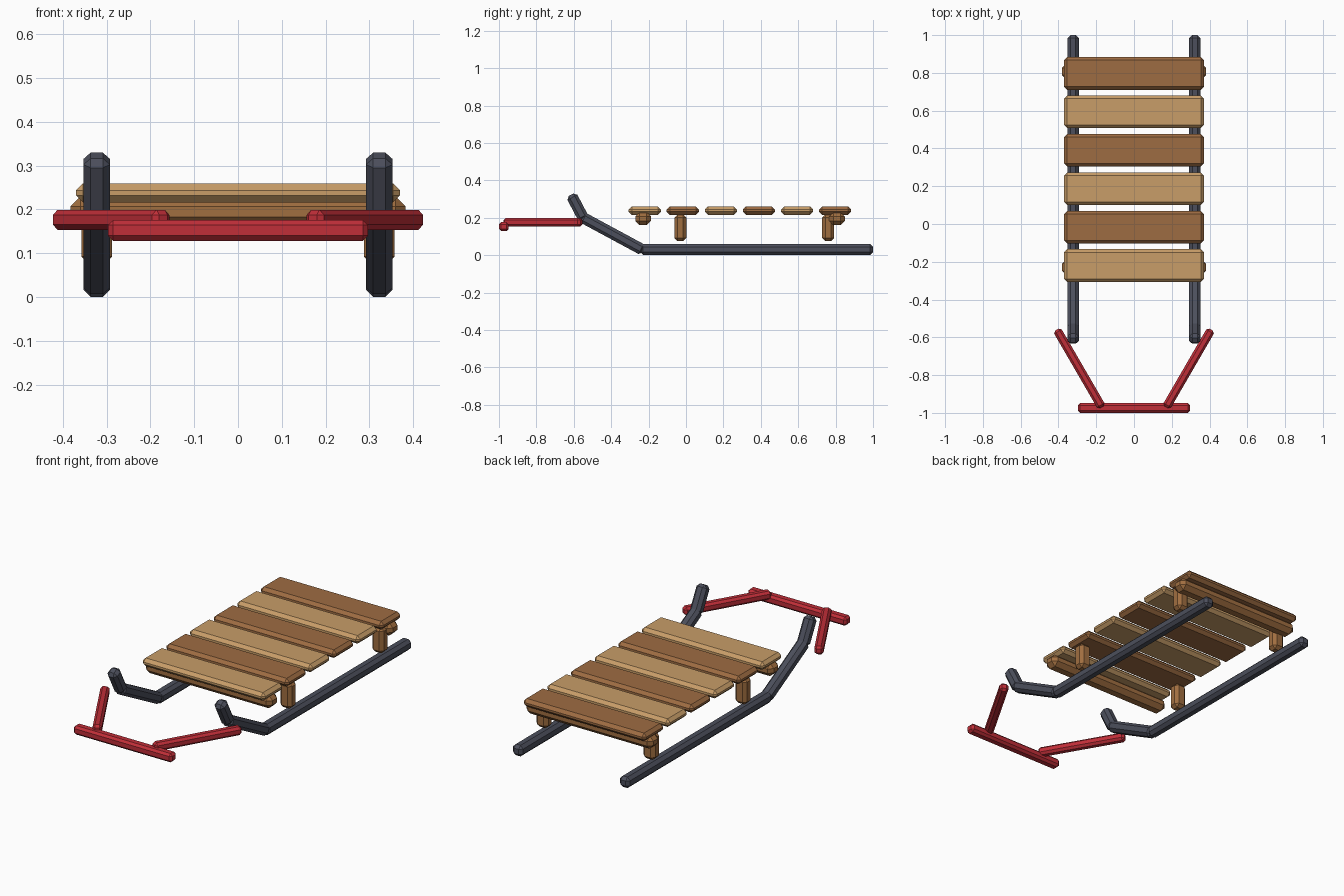
import bpy, bmesh
from mathutils import Vector, Matrix

if "Cube" in bpy.data.objects:
    bpy.data.objects.remove(bpy.data.objects["Cube"])


def srgb(r, g, b):
    lin = lambda c: c / 12.92 if c <= 0.04045 else ((c + 0.055) / 1.055) ** 2.4
    return (lin(r / 255), lin(g / 255), lin(b / 255), 1)


def material(name, rgb):
    m = bpy.data.materials.new(name)
    m.diffuse_color = srgb(*rgb)
    m.use_nodes = True
    m.node_tree.nodes["Principled BSDF"].inputs["Base Color"].default_value = m.diffuse_color
    return m


LIGHT = material("light wood", (200, 157, 104))
DARK = material("dark wood", (158, 108, 66))
FRAME = material("frame wood", (160, 110, 64))
STEEL = material("dark steel", (76, 79, 92))
RED = material("red paint", (192, 46, 56))


def add_bar(bm, size, matrix, bevel):
    """Chamfered box of the given size, placed by matrix."""
    part = bmesh.new()
    bmesh.ops.create_cube(part, size=1, matrix=Matrix.Diagonal((*size, 1)))
    bmesh.ops.bevel(part, geom=part.edges[:], offset=bevel, segments=1,
                    profile=0.5, affect='EDGES')
    part.transform(matrix)
    mesh = bpy.data.meshes.new("temp")
    part.to_mesh(mesh)
    part.free()
    bm.from_mesh(mesh)
    bpy.data.meshes.remove(mesh)


def finish(name, bm, mat):
    mesh = bpy.data.meshes.new(name)
    bm.to_mesh(mesh)
    bm.free()
    mesh.materials.append(mat)
    bpy.context.collection.objects.link(bpy.data.objects.new(name, mesh))


def box(name, size, centre, bevel, mat):
    bm = bmesh.new()
    add_bar(bm, size, Matrix.Translation(centre), bevel)
    finish(name, bm, mat)


def path(name, points, width, height, bevel, mat, extra=0.0):
    """Straight bars running from point to point."""
    bm = bmesh.new()
    for a, b in zip(points, points[1:]):
        a, b = Vector(a), Vector(b)
        y = (b - a).normalized()
        x = y.cross(Vector((0, 0, 1))).normalized()
        z = x.cross(y)
        m = Matrix((x, y, z)).transposed().to_4x4()
        m.translation = (a + b) / 2
        add_bar(bm, (width, (b - a).length + extra, height), m, bevel)
    finish(name, bm, mat)


# Seat slats in alternating wood
for i in range(6):
    box(f"slat_{i + 1}", (0.74, 0.173, 0.044), (0, -0.22 + 0.2034 * i, 0.2375),
        0.0165, DARK if i % 2 else LIGHT)

# Cross beams under the seat
for label, y in (("front", -0.229), ("rear", 0.807)):
    box(f"{label}_cross_beam", (0.764, 0.084, 0.07), (0, y, 0.195), 0.023, FRAME)

for label, s in (("left", -1), ("right", 1)):
    # Posts above the runners
    for end, y in (("front", -0.03), ("rear", 0.76)):
        box(f"{end}_{label}_post", (0.07, 0.064, 0.142), (s * 0.3225, y, 0.146),
            0.017, FRAME)
    # Runner with upturned front
    x = s * 0.3225
    path(f"{label}_runner",
         [(x, 0.99, 0.03), (x, -0.235, 0.03), (x, -0.55, 0.2), (x, -0.61, 0.314)],
         0.06, 0.06, 0.016, STEEL, 0.02)
    # Steering arm
    path(f"{label}_steering_arm",
         [(s * 0.407, -0.562, 0.176), (s * 0.172, -0.967, 0.176)],
         0.046, 0.046, 0.012, RED, 0.006)

# Front steering bar
box("steering_bar", (0.594, 0.052, 0.048), (0, -0.974, 0.152), 0.012, RED)
